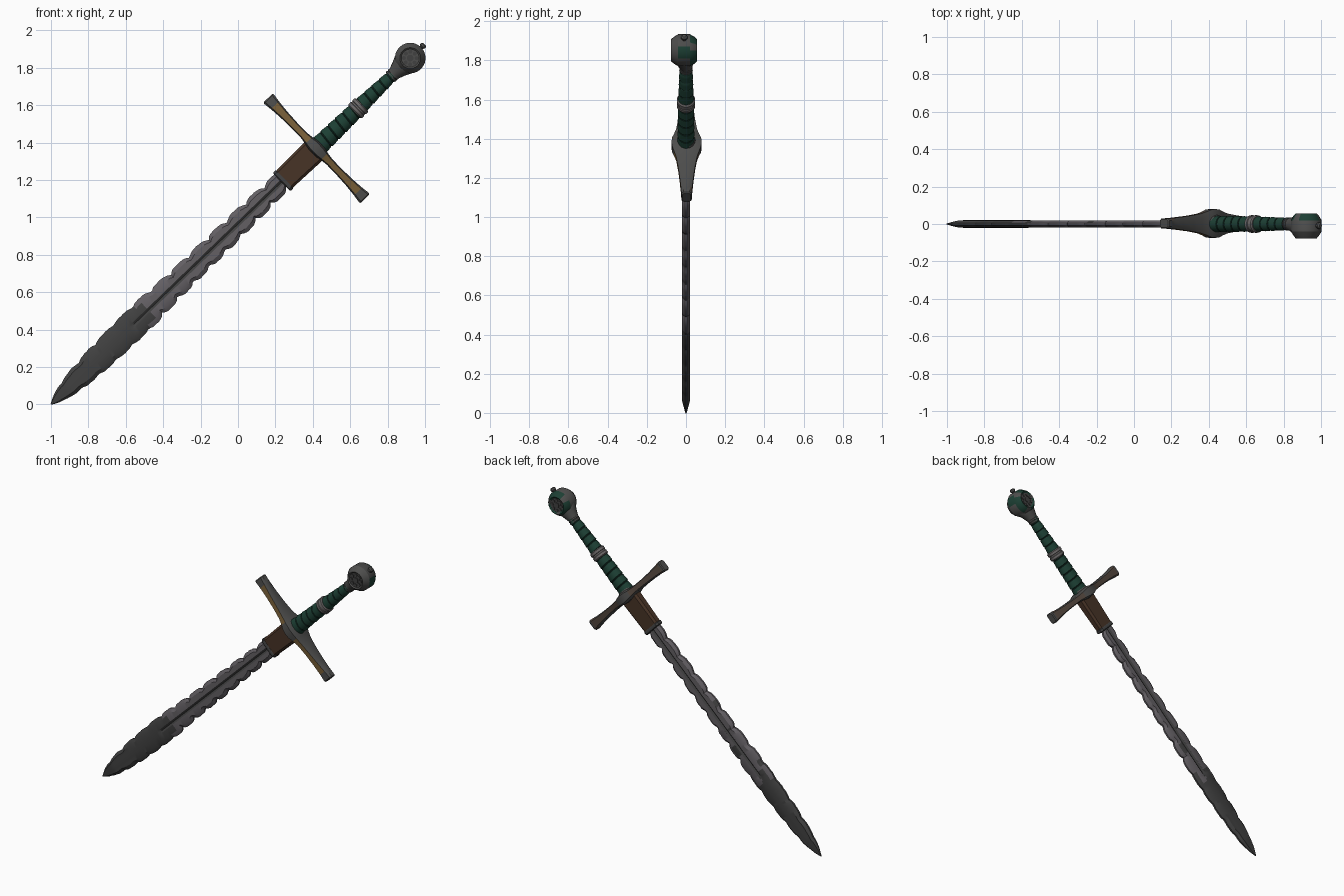
import bpy, bmesh, math, random
from mathutils import Vector

if "Cube" in bpy.data.objects:
    bpy.data.objects.remove(bpy.data.objects["Cube"])

random.seed(4)
ANG = math.radians(43.95)
C, S = math.cos(ANG), math.sin(ANG)


def material(name, rgb):
    m = bpy.data.materials.new(name)
    m.diffuse_color = (*rgb, 1)
    m.use_nodes = True
    m.node_tree.nodes["Principled BSDF"].inputs["Base Color"].default_value = m.diffuse_color
    return m


STEEL = material("worn steel", (0.125, 0.115, 0.127))
DARK = material("dark steel", (0.052, 0.052, 0.052))
IRON = material("guard iron", (0.075, 0.075, 0.073))
GOLD = material("old gold", (0.19, 0.115, 0.04))
BRONZE = material("dull bronze", (0.095, 0.068, 0.052))
LEATHER = material("brown leather", (0.065, 0.034, 0.02))
GREEN = material("green wrap", (0.012, 0.05, 0.034))
DEEP = material("deep green seam", (0.007, 0.026, 0.019))
RING = material("pale ring metal", (0.15, 0.14, 0.14))


# Sword space: s runs from tip to pommel, v across the blade, y is depth
def place(p):
    return Vector((-1 + p[0] * C - p[1] * S, p[2], p[0] * S + p[1] * C))


def finish(name, bm, mats, rule=None):
    for f in bm.faces:
        f.material_index = rule(f.calc_center_median()) if rule else 0
    for v in bm.verts:
        v.co = place(v.co)
    bmesh.ops.recalc_face_normals(bm, faces=bm.faces[:])
    me = bpy.data.meshes.new(name)
    bm.to_mesh(me)
    bm.free()
    for m in mats:
        me.materials.append(m)
    ob = bpy.data.objects.new(name, me)
    bpy.context.collection.objects.link(ob)
    return ob


def loft(name, rings, mats, rule=None):
    bm = bmesh.new()
    rows = [[bm.verts.new(p) for p in r] for r in rings]
    n = len(rows[0])
    for a, b in zip(rows, rows[1:]):
        for i in range(n):
            j = (i + 1) % n
            bm.faces.new((a[i], a[j], b[j], b[i]))
    bm.faces.new(rows[0])
    bm.faces.new(rows[-1])
    return finish(name, bm, mats, rule)


def interp(table, x):
    for (x0, *a), (x1, *b) in zip(table, table[1:]):
        if x <= x1:
            t = max(0, (x - x0) / (x1 - x0))
            return [p + (q - p) * t for p, q in zip(a, b)]
    return list(table[-1][1:])


def oval(s, rv, ry, n=20, y0=0):
    return [(s, rv * math.cos(2 * math.pi * i / n), y0 + ry * math.sin(2 * math.pi * i / n))
            for i in range(n)]


def boxy(a, b, k=0.75, q=0.6):
    # chamfered rectangle outline
    return [(a, -q * b), (a, q * b), (k * a, b), (-k * a, b),
            (-a, q * b), (-a, -q * b), (-k * a, -b), (k * a, -b)]


# Blade: chipped edges, central fuller, dark patina near the tip
WIDTH = [(0, .003), (.05, .029), (.12, .049), (.2, .063), (.35, .075), (.55, .082),
         (.72, .083), (.9, .074), (1.2, .070), (1.5, .065), (1.75, .057)]


def chipped(s, phase, period):
    amp = 0.011 if s < 0.68 else 0.022
    cusp = (1 - abs(math.sin(math.pi * s / period + phase))) ** 2
    w = interp(WIDTH, s)[0]
    return w - (amp * cusp + random.uniform(0, .003)) * min(1, s / .2)


rings = []
for i in range(121):
    s = 1.74 * i / 120
    wu, wl = chipped(s, .4, .137), chipped(s, 1.5, .118)
    t = .020 * min(1, .12 + s / .14)
    e = .3 * t
    g = t * (.6 if s > .6 else 1.05)
    k = min(.012, wu * .3)
    half = [(wu, e), (wu * .68, t), (k, t), (0, g), (-k, t), (-wl * .68, t), (-wl, e)]
    rings.append([(s, v, y) for v, y in half] + [(s, v, -y) for v, y in reversed(half)])


def blade_rule(c):
    s, v, y = c
    if y > 0:
        limit = .60 + .05 * math.sin(70 * v)
        patch = math.sin(s * 21) * math.cos(v * 45 + s * 6) > .72 and s < 1.15
        if s < limit or patch:
            return 1
    elif s < .755 - abs(v) * 1.1 + .012 * math.sin(s * 90):
        return 1
    return 1 if abs(v) < .011 and s > .6 else 0


loft("blade", rings, [STEEL, DARK], blade_rule)

# Leather sleeve below the guard, with a raised lip
loft("blade_sleeve", [[(s, v, y) for v, y in boxy(a, b, .8, .6)] for s, a, b in
                      [(1.72, .063, .026), (1.96, .069, .032)]], [LEATHER])
loft("sleeve_lip", [[(s, v, y) for v, y in boxy(a, b, .8, .6)] for s, a, b in
                    [(1.712, .062, .026), (1.717, .068, .030), (1.731, .068, .030),
                     (1.736, .064, .027)]], [DARK])

# Crossguard: flared tips, swollen middle, gold front and bronze back panels
GUARD = [(0, .034, .077), (.03, .033, .074), (.06, .026, .064), (.10, .021, .053),
         (.17, .021, .043), (.25, .024, .035), (.32, .030, .029), (.355, .035, .027),
         (.368, .036, .026), (.374, .031, .021)]
SPAN = [(-v, h, d) for v, h, d in reversed(GUARD[1:])] + GUARD
GS = 1.972


def guard_rule(c):
    h, d = interp(GUARD, abs(c.y))
    if .05 < abs(c.y) < .357 and abs(c.z) > .9 * d:
        return 1 if c.z < 0 else 2
    return 0


loft("crossguard", [[(GS + a, v, y + .003) for a, y in boxy(h, d, .72, .6)]
                    for v, h, d in SPAN], [IRON, GOLD, BRONZE], guard_rule)
loft("guard_boss", [oval(s, a, b, 16, .003) for s, a, b in
                    [(1.935, .036, .03), (1.945, .04, .045), (2.0, .052, .048),
                     (2.012, .05, .042)]], [IRON])

# Grip: wrapped bands that step in at each seam
GRIP = [(1.99, .052, .043), (2.28, .044, .040), (2.54, .031, .033)]
PITCH = .0525
rings = []
for i in range(11):
    for f, k in ((0, .90), (.1, 1.03), (.55, 1.0), (.92, .97), (.98, .90)):
        s = 1.99 + (i + f) * PITCH
        a, b = interp(GRIP, s)
        # bands slant slightly around the grip
        rings.append([(p[0] + .10 * p[1], p[1], p[2]) for p in oval(s, a * k, b * k, 24)])
loft("grip", rings, [GREEN, DEEP],
     lambda c: 1 if ((c.x - .10 * c.y - 1.99) / PITCH) % 1 > .93 else 0)


# Metal rings on the grip
def grip_ring(name, s, half, a, b, mat):
    loft(name, [oval(s + t * half, a * k, b * k, 24) for t, k in
                ((-1, .88), (-.8, 1), (-.25, 1), (-.15, .93), (.15, .93), (.25, 1),
                 (.8, 1), (1, .88))], [mat])


grip_ring("grip_ring", 2.282, .028, .052, .047, RING)
grip_ring("pommel_collar", 2.535, .014, .037, .034, IRON)

# Pommel: flared neck and bevelled disc
PS, PY = 2.668, -.009
loft("pommel_neck", [oval(s, a, b, 20, y) for s, a, b, y in
                     [(2.52, .031, .029, 0), (2.55, .036, .034, -.002),
                      (2.585, .049, .046, -.006), (2.62, .066, .056, PY),
                      (2.65, .072, .058, PY)]], [IRON])


def turned(name, profile, mats, rule=None, n=24, s0=PS, v0=0):
    loft(name, [[(s0 + r * math.cos(2 * math.pi * i / n),
                  v0 + r * math.sin(2 * math.pi * i / n), y) for i in range(n)]
                for r, y in profile], mats, rule)


def pommel_rule(c):
    a = math.atan2(c.y, c.x - PS)
    r = math.hypot(c.x - PS, c.y)
    if c.z > .025 and r > .05:
        return 1 if math.sin(3 * a) > -.6 else 0
    if abs(c.z - PY) < .03 and -1.2 < a < -.5:
        return 1
    return 0


turned("pommel", [(.048, -.070), (.056, -.077), (.068, -.062), (.082, -.040), (.082, .020),
                  (.068, .044), (.056, .057), (.046, .050)], [IRON, GREEN], pommel_rule)

# Ornament on both pommel faces: ring of studs round a centre
for side, y0, y1 in (("front", -.070, -.076), ("back", .050, .055)):
    turned(f"pommel_{side}_centre", [(.018, y0), (.018, y1), (.010, y1)], [DARK], n=12)
    for i in range(8):
        a = i * math.pi / 4
        turned(f"pommel_{side}_stud_{i + 1}", [(.011, y0), (.011, y1), (.006, y1)], [DARK],
               n=8, s0=PS + .034 * math.cos(a), v0=.034 * math.sin(a))

# Small nub on the pommel end
loft("pommel_nub", [oval(s, r, r, 12, PY) for s, r in
                    [(2.735, .012), (2.752, .012), (2.758, .017), (2.768, .017),
                     (2.775, .010)]], [IRON])

# Smooth shading with crisp edges
for ob in bpy.context.scene.objects:
    ob.select_set(True)
    bpy.context.view_layer.objects.active = ob
bpy.ops.object.shade_smooth_by_angle(angle=math.radians(32))
